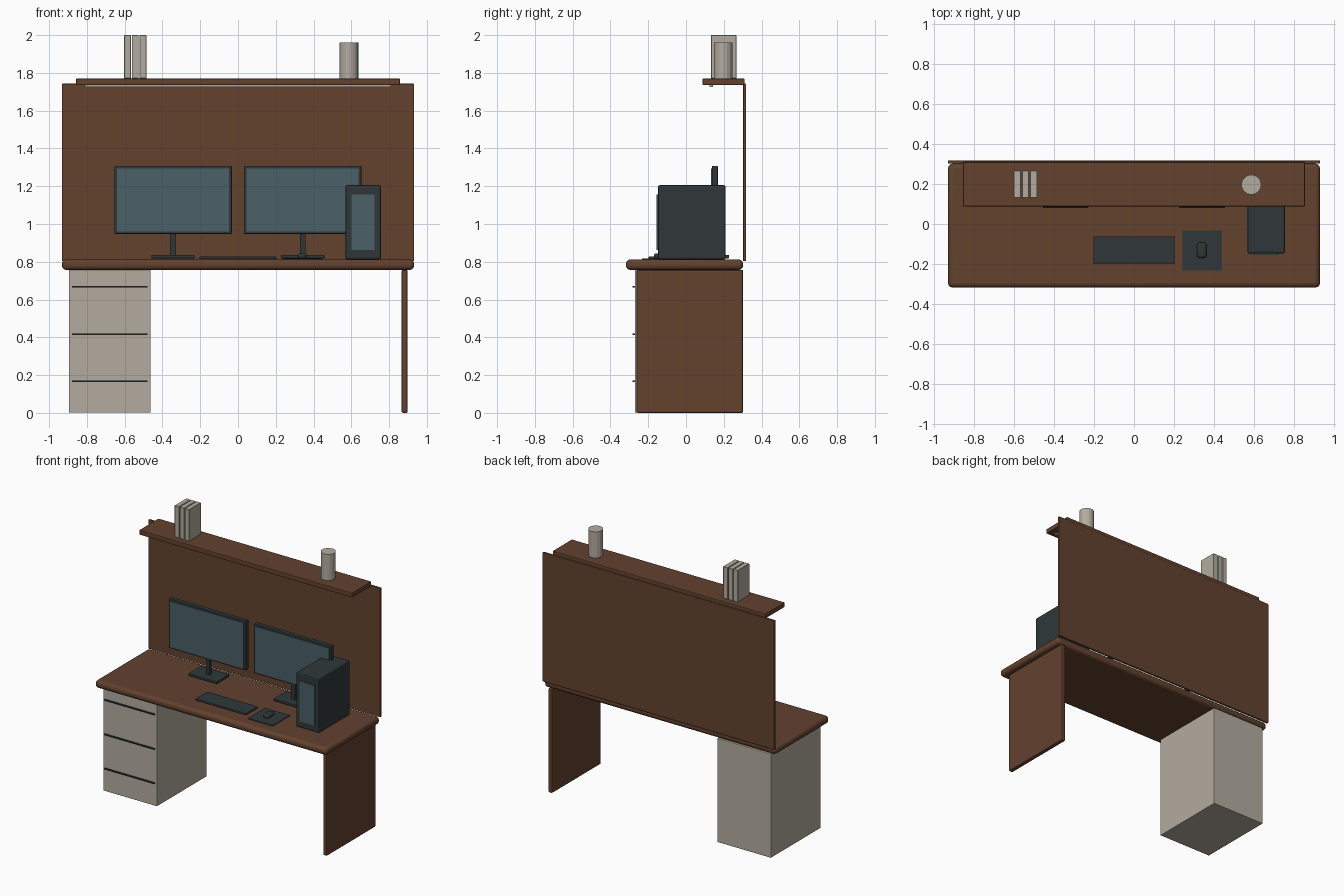
import bpy, bmesh, math
from mathutils import Vector

if "Cube" in bpy.data.objects:
    bpy.data.objects.remove(bpy.data.objects["Cube"])


def material(name, r, g, b):
    m = bpy.data.materials.new(name)
    m.diffuse_color = (r, g, b, 1)
    m.use_nodes = True
    m.node_tree.nodes["Principled BSDF"].inputs["Base Color"].default_value = m.diffuse_color
    return m


WOOD = material("brown wood", 0.125, 0.054, 0.028)
PALE = material("pale grey", 0.45, 0.41, 0.35)
DARK = material("dark plastic", 0.029, 0.039, 0.041)
GLASS = material("blue glass", 0.069, 0.117, 0.137)


def finish(name, bm, mat, bevel=0, segments=2):
    me = bpy.data.meshes.new(name)
    bm.to_mesh(me)
    bm.free()
    ob = bpy.data.objects.new(name, me)
    bpy.context.collection.objects.link(ob)
    me.materials.append(mat)
    if bevel:
        mod = ob.modifiers.new("soft edges", 'BEVEL')
        mod.width = bevel
        mod.segments = segments
        mod.limit_method = 'ANGLE'
    return ob


def box(name, x, y, z, mat, bevel=0, segments=2):
    """Box from (min, max) ranges on each axis."""
    bm = bmesh.new()
    bmesh.ops.create_cube(bm, size=1)
    for v in bm.verts:
        v.co = Vector([r[0] if c < 0 else r[1] for c, r in zip(v.co, (x, y, z))])
    return finish(name, bm, mat, bevel, segments)


# Desk body
box("desktop", (-0.932, 0.932), (-0.318, 0.302), (0.757, 0.812), WOOD, 0.022, 3)
box("right_leg", (0.866, 0.898), (-0.262, 0.302), (0, 0.757), WOOD, 0.008)
box("back_panel", (-0.933, 0.933), (0.302, 0.318), (0.803, 1.743), WOOD, 0.004)

# Drawer cabinet with dark drawer lines
box("drawer_cabinet", (-0.895, -0.462), (-0.271, 0.302), (0.002, 0.757), PALE, 0.004)
for i, z in enumerate((0.168, 0.417, 0.668)):
    box(f"drawer_line_{i + 1}", (-0.88, -0.478), (-0.282, -0.270),
        (z - 0.004, z + 0.004), DARK)

# Upper shelf, light strip and ornaments
box("shelf", (-0.857, 0.857), (0.088, 0.31), (1.735, 1.770), WOOD, 0.005)
box("light_strip", (-0.81, 0.81), (0.125, 0.143), (1.726, 1.736), PALE)
for i in range(3):
    x = -0.603 + i * 0.041
    box(f"book_{i + 1}", (x, x + 0.036), (0.132, 0.267), (1.770, 2.0), PALE, 0.002, 1)
bm = bmesh.new()
bmesh.ops.create_cone(bm, cap_ends=True, segments=16, radius1=0.05, radius2=0.05, depth=0.19)
bmesh.ops.translate(bm, verts=bm.verts, vec=(0.588, 0.197, 1.865))
finish("vase", bm, PALE)

# Two monitors on stands
for side, cx in (("left", -0.344), ("right", 0.342)):
    box(side + "_monitor", (cx - 0.311, cx + 0.311), (0.137, 0.169), (0.947, 1.308), DARK, 0.005)
    box(side + "_screen", (cx - 0.297, cx + 0.297), (0.132, 0.139), (0.961, 1.294), GLASS)
    box(side + "_neck", (cx - 0.015, cx + 0.015), (0.143, 0.167), (0.825, 0.955), DARK)
    box(side + "_stand_base", (cx - 0.115, cx + 0.115), (0.083, 0.228), (0.818, 0.836), DARK, 0.004)

# Computer tower with glass front
box("tower", (0.568, 0.757), (-0.148, 0.21), (0.812, 1.206), DARK, 0.01)
box("tower_glass", (0.602, 0.722), (-0.155, -0.146), (0.862, 1.155), GLASS)

# Keyboard, mouse pad and mouse
box("keyboard", (-0.204, 0.203), (-0.198, -0.062), (0.814, 0.828), DARK, 0.004)
box("mouse_pad", (0.242, 0.441), (-0.232, -0.033), (0.811, 0.817), DARK)
box("mouse", (0.317, 0.363), (-0.170, -0.092), (0.817, 0.845), DARK, 0.012, 3)

# Keep flat faces crisp and rounded edges smooth
for ob in bpy.context.collection.objects:
    bpy.ops.object.select_all(action='DESELECT')
    if ob.name in ("desktop", "mouse"):
        ob.select_set(True)
        bpy.context.view_layer.objects.active = ob
        bpy.ops.object.shade_smooth_by_angle(angle=math.radians(35))
